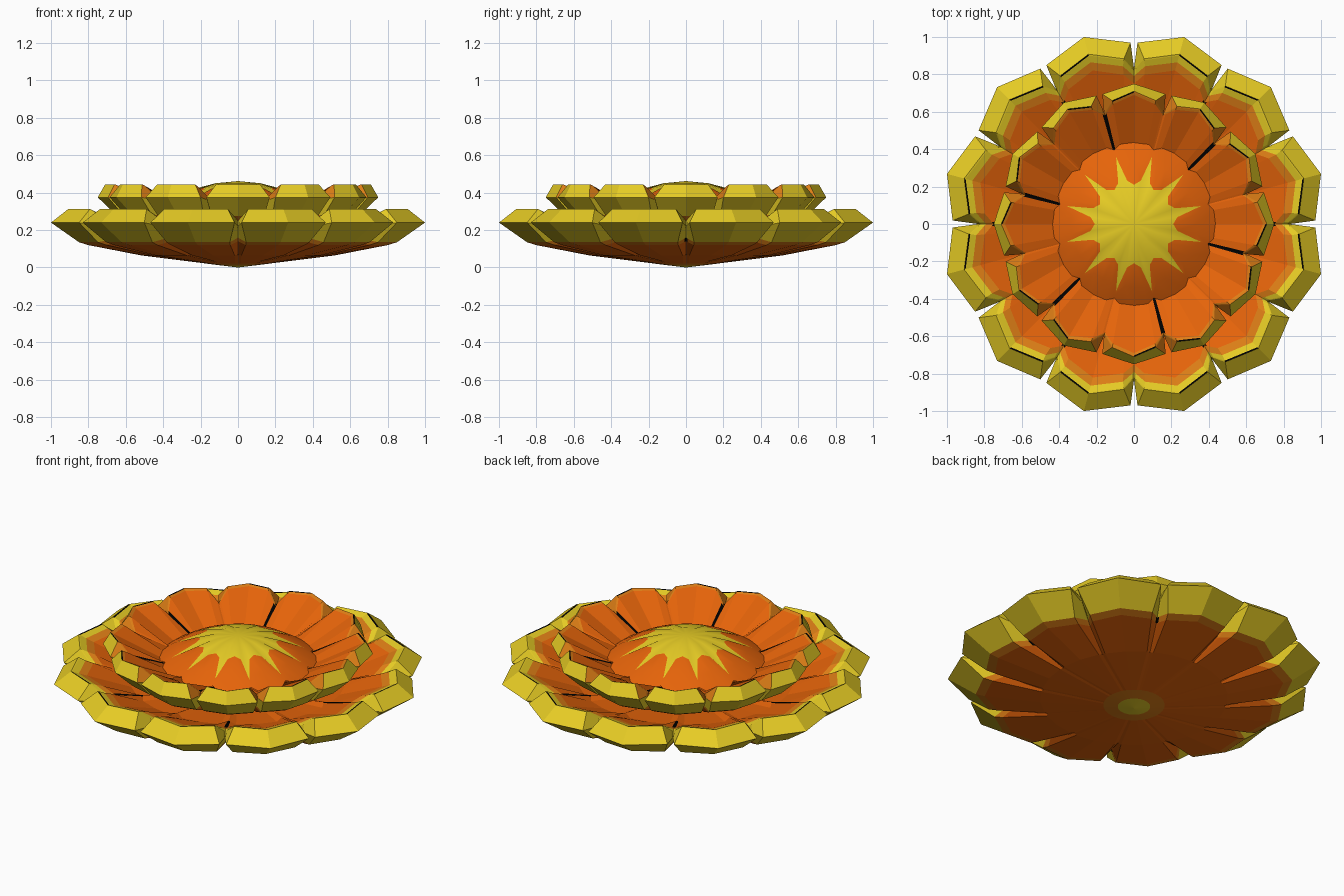
import bpy, bmesh, math

if "Cube" in bpy.data.objects:
    bpy.data.objects.remove(bpy.data.objects["Cube"])

def material(name, rgb):
    m = bpy.data.materials.new(name)
    m.diffuse_color = (*rgb, 1)
    m.use_nodes = True
    m.node_tree.nodes["Principled BSDF"].inputs["Base Color"].default_value = m.diffuse_color
    return m

MATS = [material("petal orange", (0.79, 0.127, 0.003)),
        material("blend amber", (0.73, 0.21, 0.008)),
        material("tip yellow", (0.79, 0.60, 0.018)),
        material("edge black", (0.0, 0.0, 0.0))]
O, A, Y, K = 0, 1, 2, 3

def finish(bm, name):
    bmesh.ops.remove_doubles(bm, verts=bm.verts, dist=0.0005)
    bmesh.ops.recalc_face_normals(bm, faces=bm.faces)
    me = bpy.data.meshes.new(name)
    bm.to_mesh(me)
    bm.free()
    for m in MATS:
        me.materials.append(m)
    ob = bpy.data.objects.new(name, me)
    bpy.context.collection.objects.link(ob)
    return ob

def polar(bm, r, deg, z):
    a = math.radians(deg)
    return bm.verts.new((r * math.cos(a), r * math.sin(a), z))

def petal_ring(name, phase, rows, seam_rows, rim_row, amber_sides):
    """Rows: mid r, z, side r, side angle, notch r, notch z, colour of the band that follows."""
    bm = bmesh.new()
    mix = lambda a, b: a + 0.8 * (b - a)
    for k in range(12):
        c = phase + 30 * k
        grid = []
        for r, z, rs, ang, rn, zn, _ in rows:
            half = [(rn, 15, zn), (mix(rs, rn), mix(ang, 15), mix(z, zn)), (rs, ang, z)]
            grid.append([polar(bm, q, c - a, h) for q, a, h in half] + [polar(bm, r, c, z)] +
                        [polar(bm, q, c + a, h) for q, a, h in reversed(half)])
        for i in range(len(rows) - 1):
            for j in range(6):
                f = bm.faces.new((grid[i][j], grid[i][j + 1], grid[i + 1][j + 1], grid[i + 1][j]))
                colour = rows[i][6]
                # dark seam along half of each rim and in one side of each notch
                if colour == K and j != 2 + k % 2:
                    colour = rows[i + 1][6]
                if i in seam_rows and j == 5 * (k % 2):
                    colour = K
                if amber_sides and i == rim_row and j in (0, 1, 4, 5):
                    colour = A
                f.material_index = colour
    bmesh.ops.remove_doubles(bm, verts=bm.verts, dist=0.0005)
    bmesh.ops.dissolve_degenerate(bm, dist=0.0003, edges=bm.edges)
    return finish(bm, name)

# Outer petals with the shallow bowl underneath
petal_ring("outer_petals", 15, [
    (0.00, 0.000, 0.00, 10, 0.00, 0.000, Y),
    (0.09, 0.011, 0.09, 10, 0.09, 0.011, A),
    (0.17, 0.021, 0.17, 10, 0.17, 0.021, O),
    (0.52, 0.065, 0.52, 13, 0.51, 0.068, O),
    (0.83, 0.120, 0.79, 12, 0.71, 0.14, A),
    (0.88, 0.135, 0.84, 12, 0.74, 0.16, Y),
    (1.035, 0.24, 0.97, 13.9, 0.83, 0.22, Y),
    (0.94, 0.312, 0.885, 11.5, 0.82, 0.25, K),
    (0.932, 0.310, 0.877, 11.4, 0.815, 0.25, Y),
    (0.895, 0.296, 0.845, 11, 0.79, 0.25, A),
    (0.85, 0.28, 0.80, 11, 0.75, 0.24, O),
    (0.60, 0.19, 0.60, 11, 0.58, 0.205, O),
    (0.30, 0.16, 0.30, 11, 0.30, 0.16, O)], (4, 10), 6, False)

# Inner petals, turned half a step, orange inside right up to the rim
petal_ring("inner_petals", 0, [
    (0.30, 0.20, 0.30, 11, 0.30, 0.20, O),
    (0.50, 0.215, 0.50, 13, 0.48, 0.22, O),
    (0.62, 0.26, 0.60, 13, 0.55, 0.27, A),
    (0.645, 0.275, 0.625, 13, 0.57, 0.29, Y),
    (0.75, 0.375, 0.715, 13.7, 0.62, 0.36, Y),
    (0.71, 0.445, 0.67, 10, 0.61, 0.375, K),
    (0.703, 0.443, 0.663, 10, 0.605, 0.375, A),
    (0.69, 0.437, 0.65, 10, 0.60, 0.373, O),
    (0.42, 0.30, 0.41, 10, 0.39, 0.315, O),
    (0.25, 0.25, 0.25, 11, 0.25, 0.25, O)], (7,), 4, True)

# Domed centre with a twelve-ray yellow star cut into its faces
bm = bmesh.new()
height = lambda r: 0.462 - 0.8 * r * r
STAR = [(0, 0.21, 0.465), (9, 0.235, 0.44), (15, 0.37, 0.41), (21, 0.235, 0.44)]
top = bm.verts.new((0, 0, 0.462))
rings = [[], [], [], []]
for k in range(12):
    for ang, star, edge in STAR:
        radii = (0.12, star, (star + edge) / 2, edge)
        for ring, r in zip(rings, radii):
            ring.append(polar(bm, r, 30 * k + ang, height(r)))
n = len(rings[0])
for i in range(n):
    j = (i + 1) % n
    bm.faces.new((top, rings[0][i], rings[0][j])).material_index = Y
    for q in range(3):
        f = bm.faces.new((rings[q][i], rings[q + 1][i], rings[q + 1][j], rings[q][j]))
        f.material_index = Y if q == 0 else O
bm.faces.new(rings[3])
dome = finish(bm, "flower_centre")
for p in dome.data.polygons:
    p.use_smooth = len(p.vertices) < 5
